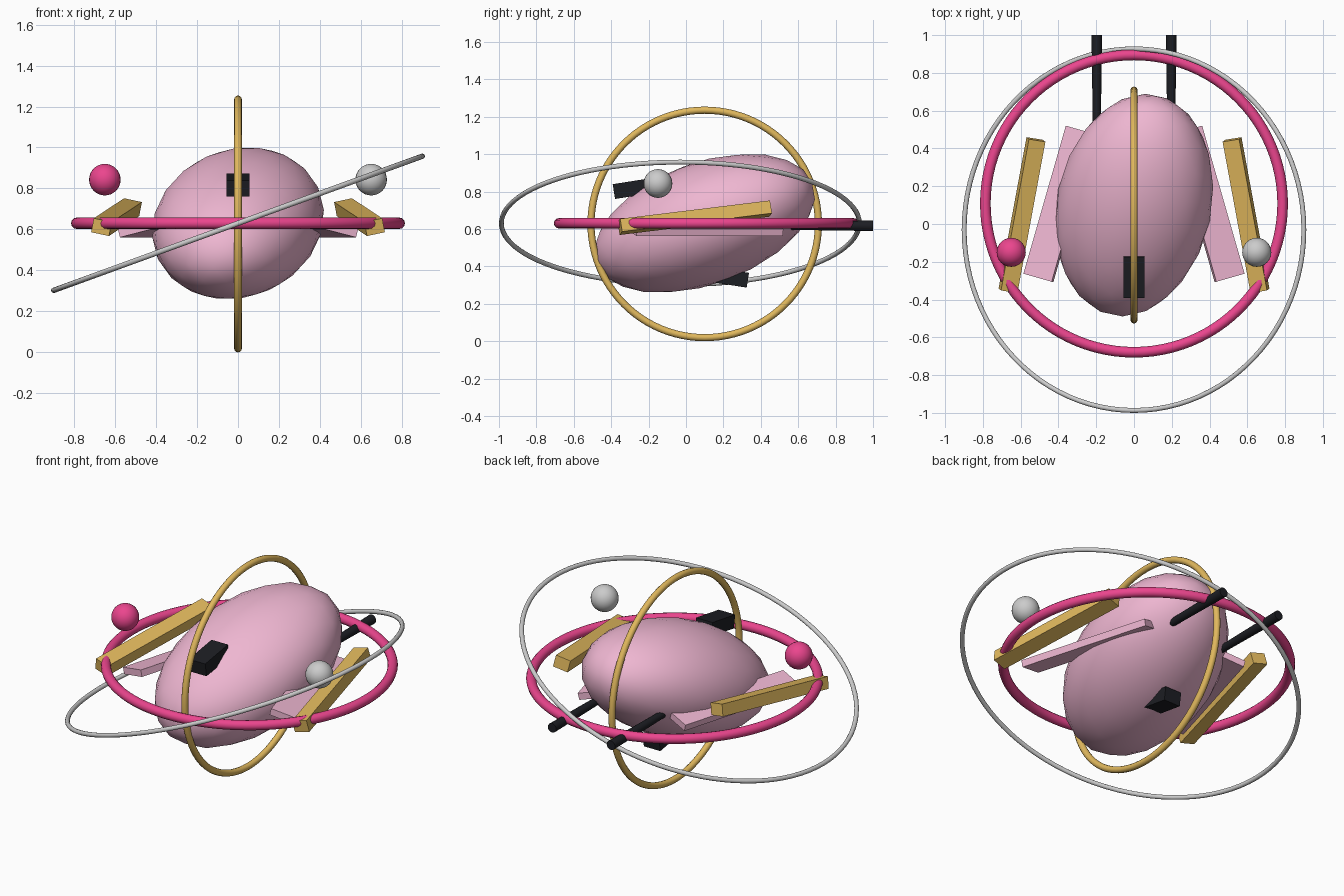
import bpy
from math import radians

if "Cube" in bpy.data.objects:
    bpy.data.objects.remove(bpy.data.objects["Cube"])


def mat(name, rgb):
    m = bpy.data.materials.new(name)
    m.diffuse_color = (*rgb, 1)
    m.use_nodes = True
    m.node_tree.nodes["Principled BSDF"].inputs["Base Color"].default_value = m.diffuse_color
    return m


PALE = mat("pale_pink", (0.86, 0.47, 0.64))
HOT = mat("hot_pink", (0.83, 0.06, 0.27))
GOLD = mat("gold", (0.75, 0.48, 0.11))
SILVER = mat("silver", (0.78, 0.75, 0.75))
BLACK = mat("black", (0.012, 0.013, 0.017))


def finish(name, material, rot=(0, 0, 0), scale=(1, 1, 1), smooth=True):
    ob = bpy.context.object
    ob.name = name
    ob.rotation_euler = [radians(a) for a in rot]
    ob.scale = scale
    ob.data.materials.append(material)
    if smooth:
        bpy.ops.object.shade_smooth_by_angle(angle=radians(40))
    return ob


def ring(name, loc, rot, major, minor, material):
    bpy.ops.mesh.primitive_torus_add(location=loc, major_radius=major, minor_radius=minor,
                                     major_segments=96, minor_segments=12)
    finish(name, material, rot)


def box(name, loc, size, rot, material):
    bpy.ops.mesh.primitive_cube_add(size=1, location=loc)
    finish(name, material, rot, size, smooth=False)


def ball(name, loc, radius, material):
    bpy.ops.mesh.primitive_uv_sphere_add(radius=radius, location=loc, segments=24, ring_count=16)
    finish(name, material)


# Tilted egg-shaped body
bpy.ops.mesh.primitive_ico_sphere_add(subdivisions=3, radius=1, location=(0, 0.10, 0.63))
finish("body", PALE, (20, 0, -12), (0.41, 0.625, 0.325))

# Three orbiting rings
ring("horizontal_ring", (0, 0.108, 0.63), (0, 0, 0), 0.787, 0.028, HOT)
ring("vertical_ring", (0, 0.10, 0.627), (0, 90, 0), 0.608, 0.019, GOLD)
ring("tilted_ring", (0, -0.03, 0.63), (0, -20, 0), 0.957, 0.013, SILVER)

# Mirrored side parts
for side, s in (("left", -1), ("right", 1)):
    box(side + "_gold_bar", (s * 0.593, 0.047, 0.66), (0.09, 0.82, 0.07),
        (7, s * -12, s * 9), GOLD)
    box(side + "_wing_panel", (s * 0.394, 0.106, 0.60), (0.16, 0.815, 0.04),
        (0, s * 14, s * 16), PALE)
    # Rear tube, slightly flared toward its end
    bpy.ops.mesh.primitive_cone_add(vertices=16, radius1=0.028, radius2=0.021, depth=0.5,
                                    location=(s * 0.197, 0.75, 0.617))
    finish(side + "_rear_tube", BLACK, (90, 0, 0)).rotation_euler.x = radians(90)
    ball(side + "_ball", (s * 0.65, -0.15, 0.843), 0.077, HOT if s < 0 else SILVER)

# Black blocks set into the body
box("upper_front_block", (0, -0.277, 0.817), (0.11, 0.22, 0.08), (9, 0, 0), BLACK)
box("lower_rear_block", (0, 0.222, 0.343), (0.11, 0.22, 0.08), (-9, 0, 0), BLACK)
